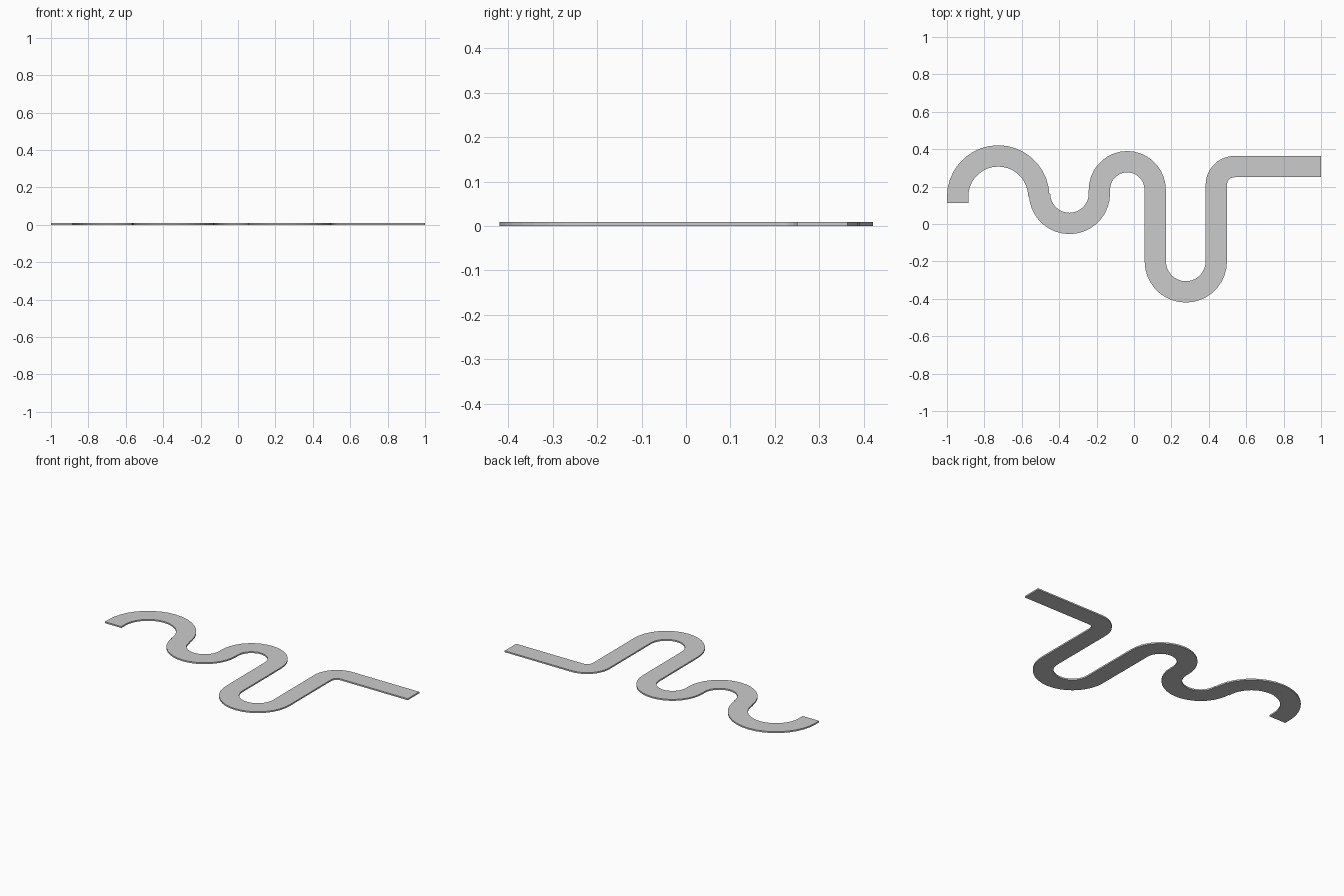
import bpy, bmesh
from math import cos, sin, radians

if "Cube" in bpy.data.objects:
    bpy.data.objects.remove(bpy.data.objects["Cube"])

W = 0.114      # ribbon width
T = 0.009      # ribbon thickness
HALF = W / 2

rails = []     # pairs of (left, right) edge points along the path


def arc(cx, cy, r, a0, a1, n):
    """Add a bend of centre-line radius r; clockwise bends keep the outside on the left."""
    side = 1 if a1 < a0 else -1
    for i in range(n + 1):
        a = radians(a0 + (a1 - a0) * i / n)
        edge = lambda q: (cx + q * cos(a), cy + q * sin(a))
        rails.append((edge(r + side * HALF), edge(r - side * HALF)))


# Winding centre line: end, four U bends, one corner, straight end
rails.append(((-1, 0.112), (-0.886, 0.112)))
arc(-0.726, 0.147, 0.217, 180, 0, 18)
arc(-0.345, 0.163, 0.160, 180, 360, 18)
arc(-0.036, 0.184, 0.149, 180, 0, 18)
arc(0.277, -0.200, 0.163, 180, 360, 18)
arc(0.537, 0.210, 0.097, 180, 90, 9)
rails.append(((1, 0.364), (1, 0.250)))

# Flat strip of quads extruded to a thin slab
bm = bmesh.new()
rows = [[bm.verts.new((x, y, 0)) for x, y in pair] for pair in rails]
for (a, b), (c, d) in zip(rows, rows[1:]):
    bm.faces.new((a, b, d, c))
ext = bmesh.ops.extrude_face_region(bm, geom=bm.faces[:])
bmesh.ops.translate(bm, vec=(0, 0, T),
                    verts=[g for g in ext["geom"] if isinstance(g, bmesh.types.BMVert)])
# Make sure the underside exists exactly once
if not any(all(v.co.z < T / 2 for v in f.verts) for f in bm.faces):
    bm.verts.ensure_lookup_table()
    for (a, b), (c, d) in zip(rows, rows[1:]):
        bm.faces.new((a, b, d, c))
bmesh.ops.recalc_face_normals(bm, faces=bm.faces[:])

mesh = bpy.data.meshes.new("winding_path")
bm.to_mesh(mesh)
bm.free()
obj = bpy.data.objects.new("winding_path", mesh)
bpy.context.collection.objects.link(obj)
